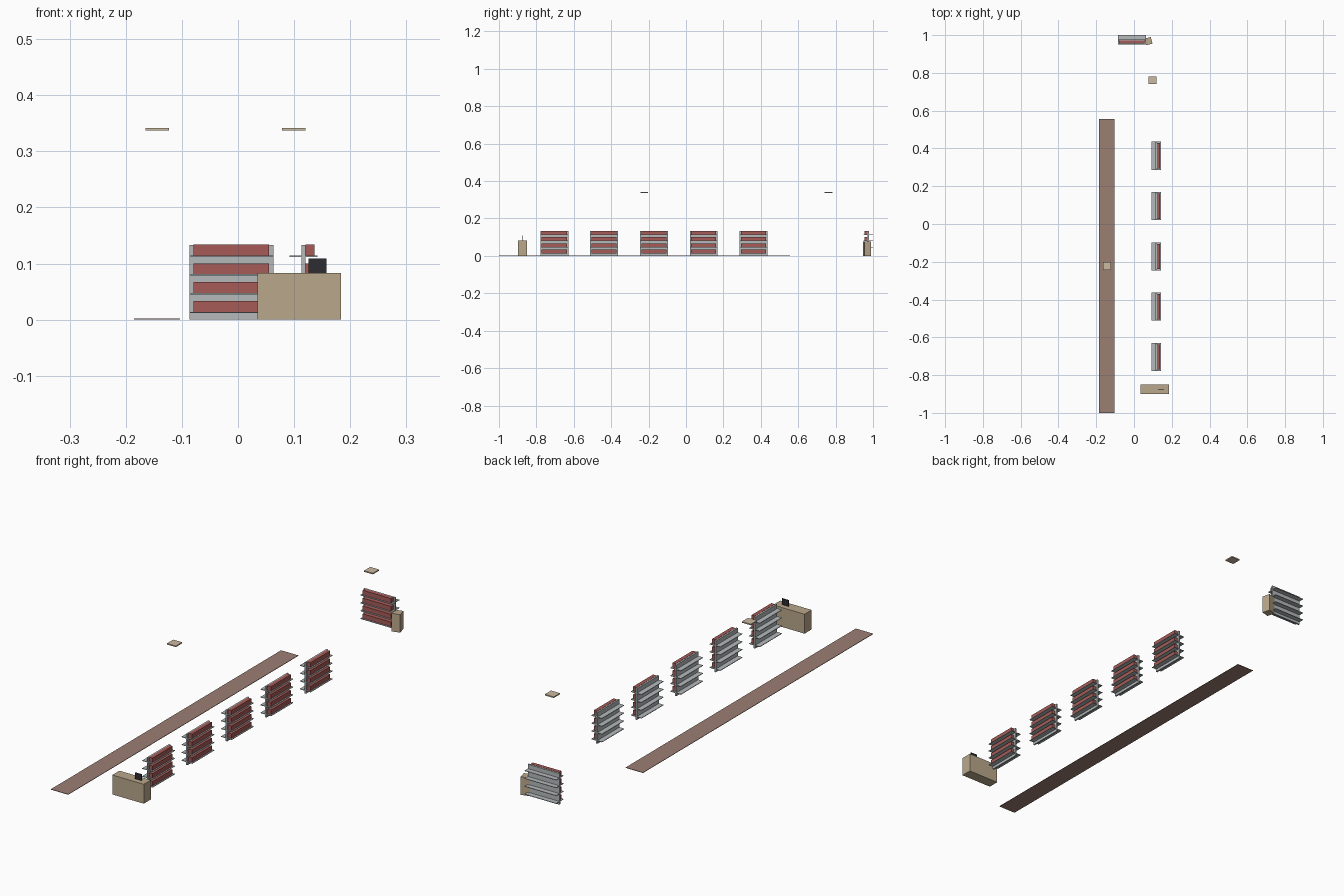
import bpy
from math import radians
from mathutils import Matrix, Vector

cube = bpy.data.objects.get("Cube")
if cube:
    bpy.data.objects.remove(cube, do_unlink=True)


def material(name, rgb):
    m = bpy.data.materials.new(name)
    m.use_nodes = True
    m.diffuse_color = (*rgb, 1)
    for node in m.node_tree.nodes:
        if node.type == 'BSDF_PRINCIPLED':
            node.inputs["Base Color"].default_value = (*rgb, 1)
    return m


TAN = material("tan wood", (0.49, 0.39, 0.26))
GREY = material("shelf grey", (0.46, 0.49, 0.50))
RED = material("stock red", (0.38, 0.105, 0.095))
BROWN = material("walkway brown", (0.33, 0.21, 0.17))
CREAM = material("lamp cream", (0.60, 0.49, 0.35))
BLACK = material("screen black", (0.025, 0.025, 0.032))


def box(name, low, high, mat, frame=Matrix()):
    """Box between two corners, placed by a frame."""
    low, high = Vector(low), Vector(high)
    bpy.ops.mesh.primitive_cube_add(size=1)
    ob = bpy.context.object
    ob.name = name
    ob.data.transform(Matrix.Translation((low + high) / 2) @ Matrix.Diagonal((*(high - low), 1)))
    ob.matrix_world = frame
    ob.data.materials.append(mat)
    return ob


def place(x, y, turn=0):
    return Matrix.Translation((x, y, 0)) @ Matrix.Rotation(radians(turn), 4, 'Z')


def shelf_unit(name, frame):
    """Central panel, four boards through it, stock on one side."""
    half = 0.0745
    box(name + "_panel", (-0.0035, -half, 0), (0.0035, half, 0.133), GREY, frame)
    for i in range(4):
        z = 0.0115 + i * 0.0335
        box(f"{name}_board_{i + 1}", (-0.025, -half, z), (0.025, half, z + 0.0025), GREY, frame)
        box(f"{name}_stock_{i + 1}", (0.0035, -0.0675, z + 0.0025),
            (0.0195, 0.0665, z + 0.0218), RED, frame)


# Row of shelves and the one against the back
for n in range(5):
    shelf_unit(f"aisle_shelf_{n + 1}", place(0.117, -0.704 + n * 0.2664))
shelf_unit("back_shelf", place(-0.0115, 0.975, -90))

# Walkway
box("walkway", (-0.185, -1, 0), (-0.103, 0.555, 0.002), BROWN)

# Counter with its screen
box("counter", (0.035, -0.899, 0), (0.184, -0.851, 0.083), TAN)
box("counter_screen", (0.126, -0.877, 0.083), (0.158, -0.873, 0.109), BLACK)

# Small turned cabinet beside the back shelf
box("side_cabinet", (-0.018, -0.018, 0), (0.018, 0.018, 0.077), TAN, place(0.076, 0.968, 15))

# Hanging ceiling lamps
for name, x, y in (("near_lamp", -0.144, -0.223), ("far_lamp", 0.099, 0.761)):
    box(name, (-0.021, -0.021, 0.337), (0.021, 0.021, 0.342), CREAM, place(x, y))
